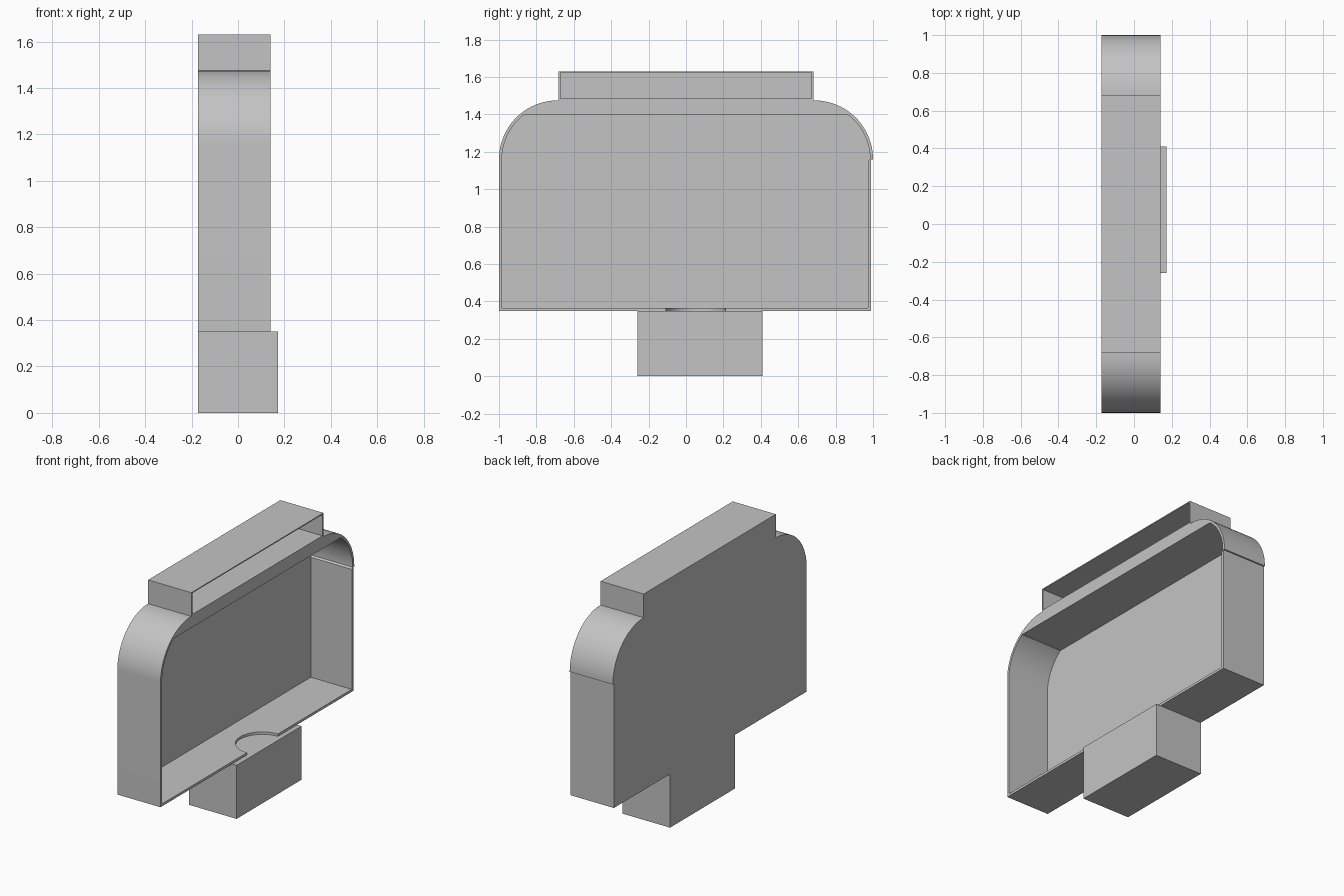
import bpy, bmesh
from math import cos, sin, pi, sqrt, asin

cube = bpy.data.objects.get("Cube")
if cube:
    bpy.data.objects.remove(cube, do_unlink=True)

grey = bpy.data.materials.new("plain grey")
grey.use_nodes = True
grey.diffuse_color = (0.55, 0.55, 0.55, 1)
grey.node_tree.nodes["Principled BSDF"].inputs["Base Color"].default_value = (0.55, 0.55, 0.55, 1)

BACK, FRONT, WALL = -0.172, 0.14, 0.016
CY, CZ, R = 0.685, 1.16, 0.315      # centre and radius of the rounded shoulders


def arc(cy, cz, r, start, end, steps=24):
    return [(cy + r * cos(start + (end - start) * i / steps),
             cz + r * sin(start + (end - start) * i / steps)) for i in range(steps + 1)]


def rect(y0, y1, z0, z1):
    return [(y0, z0), (y1, z0), (y1, z1), (y0, z1)]


def prism(name, points, x0, x1):
    """Extrude a closed (y, z) outline along x."""
    bm = bmesh.new()
    face = bm.faces.new([bm.verts.new((x0, y, z)) for y, z in points])
    new = bmesh.ops.extrude_face_region(bm, geom=[face])["geom"]
    bmesh.ops.translate(bm, vec=(x1 - x0, 0, 0),
                        verts=[v for v in new if isinstance(v, bmesh.types.BMVert)])
    bmesh.ops.recalc_face_normals(bm, faces=bm.faces)
    mesh = bpy.data.meshes.new(name)
    bm.to_mesh(mesh)
    bm.free()
    mesh.materials.append(grey)
    obj = bpy.data.objects.new(name, mesh)
    bpy.context.collection.objects.link(obj)
    return obj


def activate(obj):
    bpy.ops.object.select_all(action="DESELECT")
    obj.select_set(True)
    bpy.context.view_layer.objects.active = obj


def cut(obj, cutter):
    cutter.hide_render = True
    mod = obj.modifiers.new("cut", "BOOLEAN")
    mod.operation, mod.solver, mod.object = "DIFFERENCE", "EXACT", cutter
    activate(obj)
    bpy.ops.object.modifier_apply(modifier=mod.name)
    bpy.data.objects.remove(cutter, do_unlink=True)


# Main housing: shallow case with round shoulders, tiny step on the +y side
outline = ([(-1, 0.35), (0.99, 0.35), (0.99, CZ)]
           + arc(CY, CZ, R, 0, pi / 2) + arc(-CY, CZ, R, pi / 2, pi))
housing = prism("housing", outline, BACK, FRONT)

# Cavity with a flat ceiling that clips the shoulders
ceiling, r = 1.40, R - WALL
a = asin((ceiling - CZ) / r)
cavity = ([(-1 + WALL, 0.35 + WALL), (0.99 - WALL, 0.35 + WALL), (0.99 - WALL, CZ - 0.01)]
          + arc(CY, CZ, r, 0, a) + arc(-CY, CZ, r, pi - a, pi))
cut(housing, prism("cavity_cutter", cavity, BACK + WALL, FRONT + 0.1))

# Half-round notch in the floor of the housing
bpy.ops.mesh.primitive_cylinder_add(vertices=48, radius=0.16, depth=0.1,
                                    location=(FRONT, 0.052, 0.35))
cut(housing, bpy.context.object)
activate(housing)
bpy.ops.object.shade_smooth_by_angle(angle=0.4)

# Narrow tray on top, open on the same side
tray = prism("top_tray", rect(-0.682, 0.682, 1.47, 1.63), BACK, FRONT)
cut(tray, prism("tray_cutter", rect(-0.672, 0.672, 1.484, 1.623), BACK + WALL, FRONT + 0.1))

# Solid foot block, slightly deeper than the housing
prism("foot_block", rect(-0.26, 0.41, 0, 0.35), BACK, 0.172)
